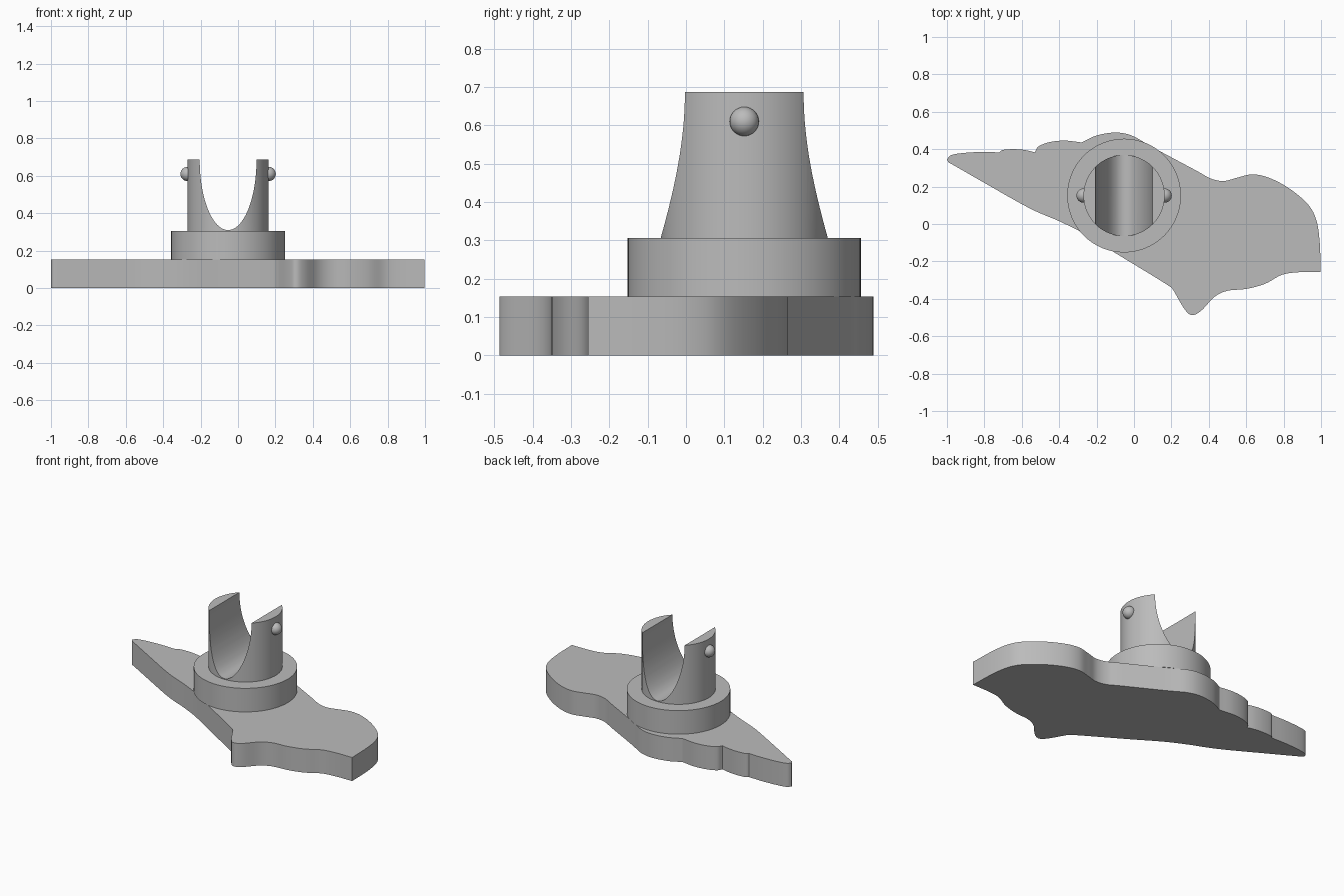
import bpy, bmesh, math
from mathutils import Vector

cube = bpy.data.objects.get("Cube")
if cube:
    bpy.data.objects.remove(cube, do_unlink=True)

CX, CY = -0.053, 0.152          # centre of the round parts
BASE_TOP, DISC_TOP, POST_TOP = 0.153, 0.306, 0.687
POST_R, SLOT_HALF = 0.217, 0.152

grey = bpy.data.materials.new("plain grey")
grey.use_nodes = True
grey.diffuse_color = (0.5, 0.5, 0.5, 1)
grey.node_tree.nodes["Principled BSDF"].inputs["Base Color"].default_value = grey.diffuse_color


def finish(obj, name):
    obj.name = obj.data.name = name
    obj.data.materials.clear()
    obj.data.materials.append(grey)
    bpy.ops.object.select_all(action='DESELECT')
    obj.select_set(True)
    bpy.context.view_layer.objects.active = obj
    bpy.ops.object.shade_smooth_by_angle(angle=math.radians(30))
    return obj


def prism(name, outline, offset):
    """Extrude a closed loop of points by an offset."""
    bm = bmesh.new()
    face = bm.faces.new([bm.verts.new(p) for p in outline])
    out = bmesh.ops.extrude_face_region(bm, geom=[face])
    moved = [v for v in out["geom"] if isinstance(v, bmesh.types.BMVert)]
    bmesh.ops.translate(bm, verts=moved, vec=offset)
    bmesh.ops.recalc_face_normals(bm, faces=bm.faces)
    mesh = bpy.data.meshes.new(name)
    bm.to_mesh(mesh)
    bm.free()
    obj = bpy.data.objects.new(name, mesh)
    bpy.context.collection.objects.link(obj)
    return finish(obj, name)


def cylinder(name, radius, z0, z1):
    bpy.ops.mesh.primitive_cylinder_add(vertices=96, radius=radius, depth=z1 - z0,
                                        location=(CX, CY, (z0 + z1) / 2))
    return finish(bpy.context.object, name)


def smooth_path(points, steps=6):
    """Catmull-Rom curve through the points, without its last point."""
    pts = [Vector(p) for p in points]
    pts = [2 * pts[0] - pts[1]] + pts + [2 * pts[-1] - pts[-2]]
    path = []
    for a, b, c, d in zip(pts, pts[1:], pts[2:], pts[3:]):
        for i in range(steps):
            t = i / steps
            path.append(b + (c - a) * t / 2 + (2 * a - 5 * b + 4 * c - d) * t * t / 2
                        + (3 * b - a - 3 * c + d) * t ** 3 / 2)
    return path


# Base plate: smooth runs joined at sharp corners
runs = [
    [(-1, .345), (-.98, .367), (-.92, .379), (-.82, .385), (-.72, .383)],
    [(-.72, .383), (-.7, .396), (-.64, .4), (-.58, .395), (-.53, .383)],
    [(-.53, .383), (-.51, .415), (-.45, .438), (-.37, .446), (-.28, .436)],
    [(-.28, .436), (-.2, .473), (-.1, .489), (-.01, .472), (.1, .41), (.33, .287), (.41, .243),
     (.48, .23), (.55, .247), (.63, .265), (.72, .248), (.83, .19), (.93, .105), (.975, .02),
     (.993, -.1), (.998, -.256)],
    [(.998, -.256), (.88, -.258), (.79, -.272), (.7, -.32), (.6, -.347), (.5, -.357),
     (.43, -.39), (.36, -.463), (.31, -.487), (.27, -.455), (.21, -.353)],
    [(.21, -.353), (.17, -.32), (-.1, -.155), (-.27, -.05), (-.4, .015), (-.56, .085),
     (-.8, .22), (-.96, .312), (-.99, .328), (-1, .345)],
]
outline = [(p.x, p.y, 0) for run in runs for p in smooth_path(run)]
prism("base_plate", outline, (0, 0, BASE_TOP))

# Round collar and post
cylinder("collar", 0.304, BASE_TOP, DISC_TOP)
post = cylinder("forked_post", POST_R, DISC_TOP, POST_TOP)

# U-shaped slot cut through the post from front to back
depth = POST_TOP - DISC_TOP - 0.004
arc = [(CX + SLOT_HALF * math.cos(a), CY - 0.4, POST_TOP - depth * math.sin(a))
       for a in (math.pi * i / 48 for i in range(49))]
arc += [(CX - SLOT_HALF, CY - 0.4, 1), (CX + SLOT_HALF, CY - 0.4, 1)]
cutter = prism("slot_cutter", arc, (0, 0.8, 0))
cutter.hide_render = True
slot = post.modifiers.new("slot", 'BOOLEAN')
slot.operation, slot.object, slot.solver = 'DIFFERENCE', cutter, 'EXACT'
bpy.context.view_layer.objects.active = post
bpy.ops.object.modifier_apply(modifier=slot.name)
bpy.data.objects.remove(cutter, do_unlink=True)
finish(post, "forked_post")

# Side pegs
for side, name in ((1, "left_peg"), (-1, "right_peg")):
    bpy.ops.mesh.primitive_uv_sphere_add(segments=32, ring_count=16, radius=0.038,
                                         location=(CX + side * POST_R, CY, 0.61))
    finish(bpy.context.object, name)
